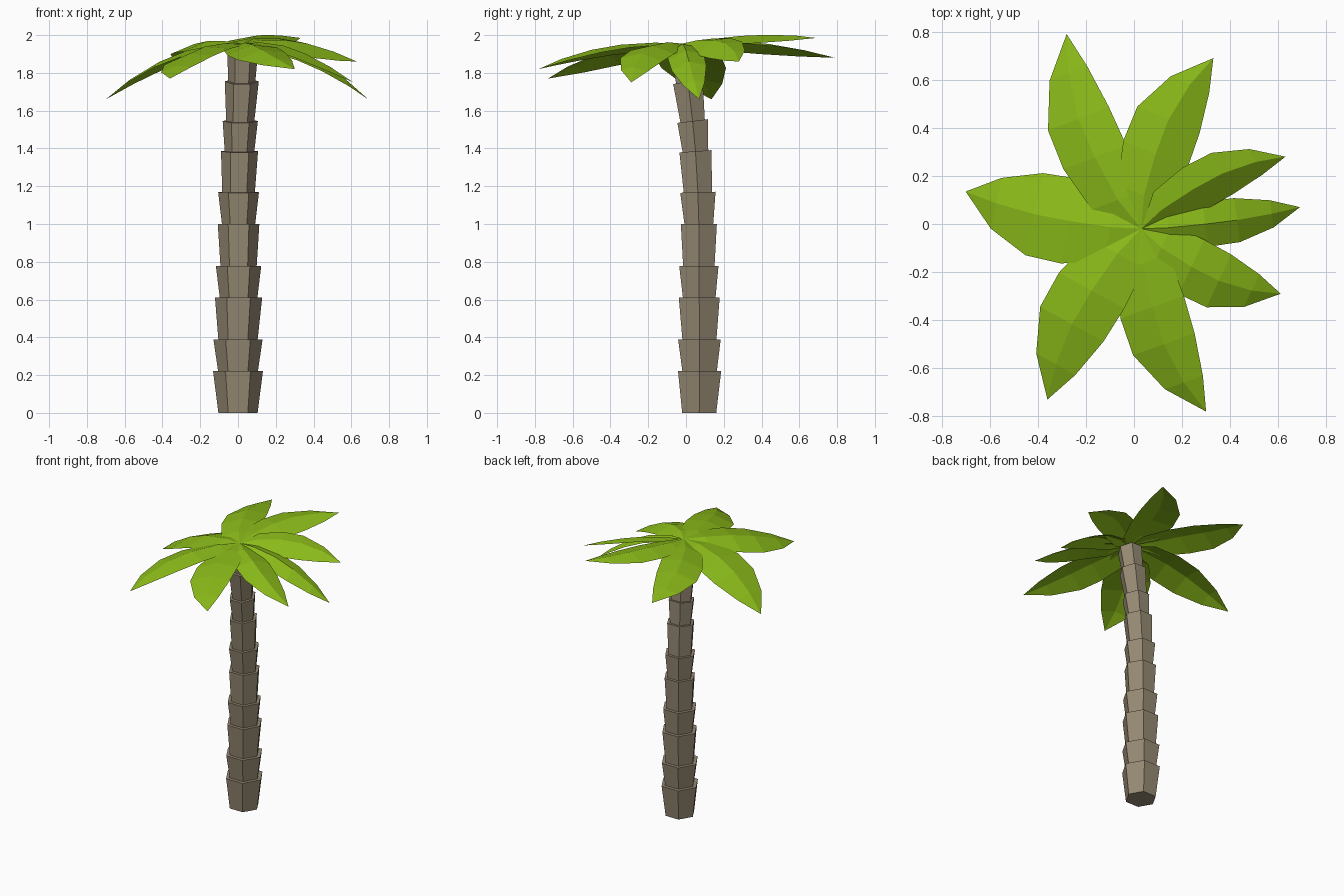
import bpy, math
from mathutils import Vector


def material(name, rgb):
    m = bpy.data.materials.new(name)
    m.diffuse_color = (*rgb, 1)
    return m


def mesh_object(name, verts, faces, mat):
    me = bpy.data.meshes.new(name)
    me.from_pydata(verts, [], faces)
    me.materials.append(mat)
    ob = bpy.data.objects.new(name, me)
    bpy.context.collection.objects.link(ob)
    return ob


bark = material("bark", (0.30, 0.25, 0.17))
leaf = material("leaf", (0.26, 0.50, 0.01))

# Trunk: stacked hexagonal cups along a leaning path (x, y, z, top radius, slope)
rings = [
    (0.00, 0.070, 0.00, 0.130, 0.00),
    (0.00, 0.072, 0.222, 0.132, 0.00),
    (0.00, 0.071, 0.388, 0.130, 0.00),
    (0.003, 0.070, 0.612, 0.125, 0.00),
    (0.003, 0.068, 0.778, 0.120, 0.00),
    (0.003, 0.068, 1.00, 0.110, 0.01),
    (0.003, 0.063, 1.168, 0.108, 0.03),
    (0.008, 0.050, 1.385, 0.098, 0.07),
    (0.012, 0.035, 1.545, 0.093, 0.12),
    (0.020, 0.010, 1.755, 0.090, 0.18),
    (0.025, -0.012, 1.925, 0.082, 0.20),
]


def hexagon(ring, scale):
    x, y, z, r, slope = ring
    pts = []
    for i in range(6):
        a = i * math.pi / 3
        dy = r * scale * math.sin(a)
        pts.append((x + r * scale * math.cos(a), y + dy, z + slope * dy))
    return pts


verts, faces = [], []
for low, high in zip(rings, rings[1:]):
    b = len(verts)
    verts += hexagon(low, 0.80) + hexagon(high, 1.0)
    faces += [(b + i, b + (i + 1) % 6, b + 6 + (i + 1) % 6, b + 6 + i) for i in range(6)]
    faces += [tuple(b + i for i in range(5, -1, -1)), tuple(b + 6 + i for i in range(6))]
mesh_object("trunk", verts, faces, bark)

# Fronds: creased, arched leaves from the crown
hub = Vector((0.03, -0.02, 1.955))
stations = [  # fraction along, width factor, sideways bend factor
    (0.17, 0.82, 0.60), (0.40, 1.0, 0.92), (0.60, 0.97, 1.0), (0.82, 0.60, 0.65)]


def frond(name, tip, half, bend, arch, roll):
    tip = Vector(tip)
    span = tip - hub
    side = Vector((-span.y, span.x, 0)).normalized()
    up = Vector((0, 0, 1))
    verts = [hub]
    for t, w, k in stations:
        mid = hub + span * t + side * bend * k + up * arch * 4 * t * (1 - t)
        for s in (1, 0, -1):
            drop = (s * roll - 0.035 * abs(s)) * w
            verts.append(mid + side * half * w * s + up * drop)
    verts.append(tip)
    faces = [(0, 2, 1), (0, 3, 2)]
    for i in range(3):
        b = 1 + 3 * i
        faces += [(b, b + 1, b + 4, b + 3), (b + 1, b + 2, b + 5, b + 4)]
    faces += [(10, 11, 13), (11, 12, 13)]
    mesh_object(name, verts, faces, leaf)


# tip position, half width, sideways bend, arch, roll
fronds = [
    ((-0.28, 0.79, 1.88), 0.140, 0.080, 0.045, -0.020),
    ((0.33, 0.69, 1.985), 0.145, 0.072, 0.030, 0.010),
    ((0.63, 0.28, 1.86), 0.100, 0.055, 0.060, 0.045),
    ((0.69, 0.07, 1.66), 0.095, -0.018, 0.085, 0.015),
    ((0.61, -0.29, 1.75), 0.125, -0.060, 0.075, -0.010),
    ((0.30, -0.78, 1.82), 0.140, -0.072, 0.050, 0.020),
    ((-0.36, -0.73, 1.77), 0.155, -0.062, 0.060, 0.025),
    ((-0.70, 0.135, 1.66), 0.180, 0.033, 0.085, 0.000),
]
for n, args in enumerate(fronds, 1):
    frond(f"frond_{n}", *args)
